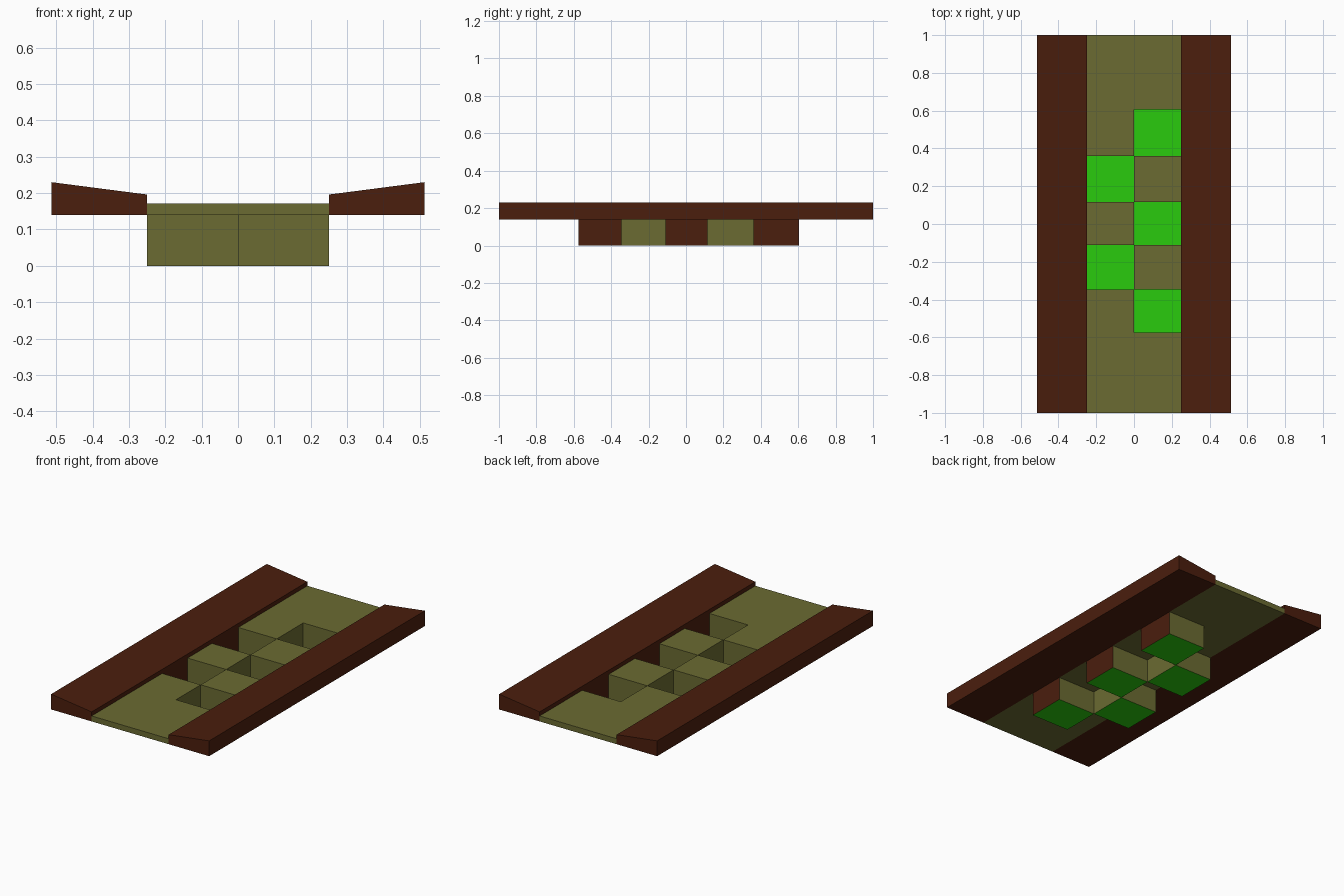
import bpy

if "Cube" in bpy.data.objects:
    bpy.data.objects.remove(bpy.data.objects["Cube"])

X_IN, X_OUT = 0.25, 0.513
Z_UNDER, Z_DECK = 0.14, 0.172
ROWS = [-1, -0.575, -0.346, -0.11, 0.116, 0.36, 0.605, 1]


def material(name, rgb):
    m = bpy.data.materials.new(name)
    m.diffuse_color = (*rgb, 1)
    m.use_nodes = True
    m.node_tree.nodes["Principled BSDF"].inputs["Base Color"].default_value = m.diffuse_color
    return m


OLIVE = material("olive", (0.147, 0.147, 0.032))
BROWN = material("brown", (0.07, 0.013, 0.004))
GREEN = material("green", (0.023, 0.597, 0.004))


def make(name, quads, mats):
    """Object from a list of (four corners, material index)."""
    verts, faces, index = [], [], {}
    for corners, _ in quads:
        face = []
        for c in corners:
            if c not in index:
                index[c] = len(verts)
                verts.append(c)
            face.append(index[c])
        faces.append(face)
    mesh = bpy.data.meshes.new(name)
    mesh.from_pydata(verts, [], faces)
    for m in mats:
        mesh.materials.append(m)
    for poly, (_, mi) in zip(mesh.polygons, quads):
        poly.material_index = mi
    obj = bpy.data.objects.new(name, mesh)
    bpy.context.collection.objects.link(obj)
    return obj


def flat(x0, x1, y0, y1, z):
    return [(x0, y0, z), (x1, y0, z), (x1, y1, z), (x0, y1, z)]


def wall(ax, ay, bx, by, z0, z1):
    return [(ax, ay, z0), (bx, by, z0), (bx, by, z1), (ax, ay, z1)]


# Sloped side rails
profile = [(X_IN, Z_UNDER), (X_OUT, Z_UNDER), (X_OUT, 0.23), (X_IN, 0.196)]
for side, label in ((1, "right"), (-1, "left")):
    front = [(side * x, -1, z) for x, z in profile]
    back = [(side * x, 1, z) for x, z in profile]
    quads = [(front, 0), (back[::-1], 0)]
    for i in range(4):
        j = (i + 1) % 4
        quads.append(([front[j], front[i], back[i], back[j]], 0))
    if side < 0:
        quads = [(q[::-1], m) for q, m in quads]
    make(label + "_rail", quads, [BROWN])

# Deck with staggered openings, and the pits that hang below them
deck = []
for r, (y0, y1) in enumerate(zip(ROWS, ROWS[1:])):
    pit_side = 0 if r in (0, 6) else (1 if r % 2 else -1)
    for side in (-1, 1):
        x0, x1 = (0, X_IN) if side > 0 else (-X_IN, 0)
        if side != pit_side:
            deck.append((flat(x0, x1, y0, y1, Z_DECK), 0))
            deck.append((flat(x0, x1, y0, y1, Z_UNDER)[::-1], 0))
            continue
        outer = side * X_IN
        pit = [(flat(x0, x1, y0, y1, 0), 1),
               (wall(x1, y0, x0, y0, 0, Z_DECK), 0),
               (wall(x0, y1, x1, y1, 0, Z_DECK), 0)]
        inner_wall = wall(0, y0, 0, y1, 0, Z_DECK)
        outer_wall = wall(outer, y1, outer, y0, 0, Z_UNDER)
        if side < 0:
            inner_wall, outer_wall = inner_wall[::-1], outer_wall[::-1]
        pit += [(inner_wall, 0), (outer_wall, 2)]
        make(f"pit_{r}", pit, [OLIVE, GREEN, BROWN])
deck.append((wall(-X_IN, -1, X_IN, -1, Z_UNDER, Z_DECK), 0))
deck.append((wall(X_IN, 1, -X_IN, 1, Z_UNDER, Z_DECK), 0))
make("deck", deck, [OLIVE])
